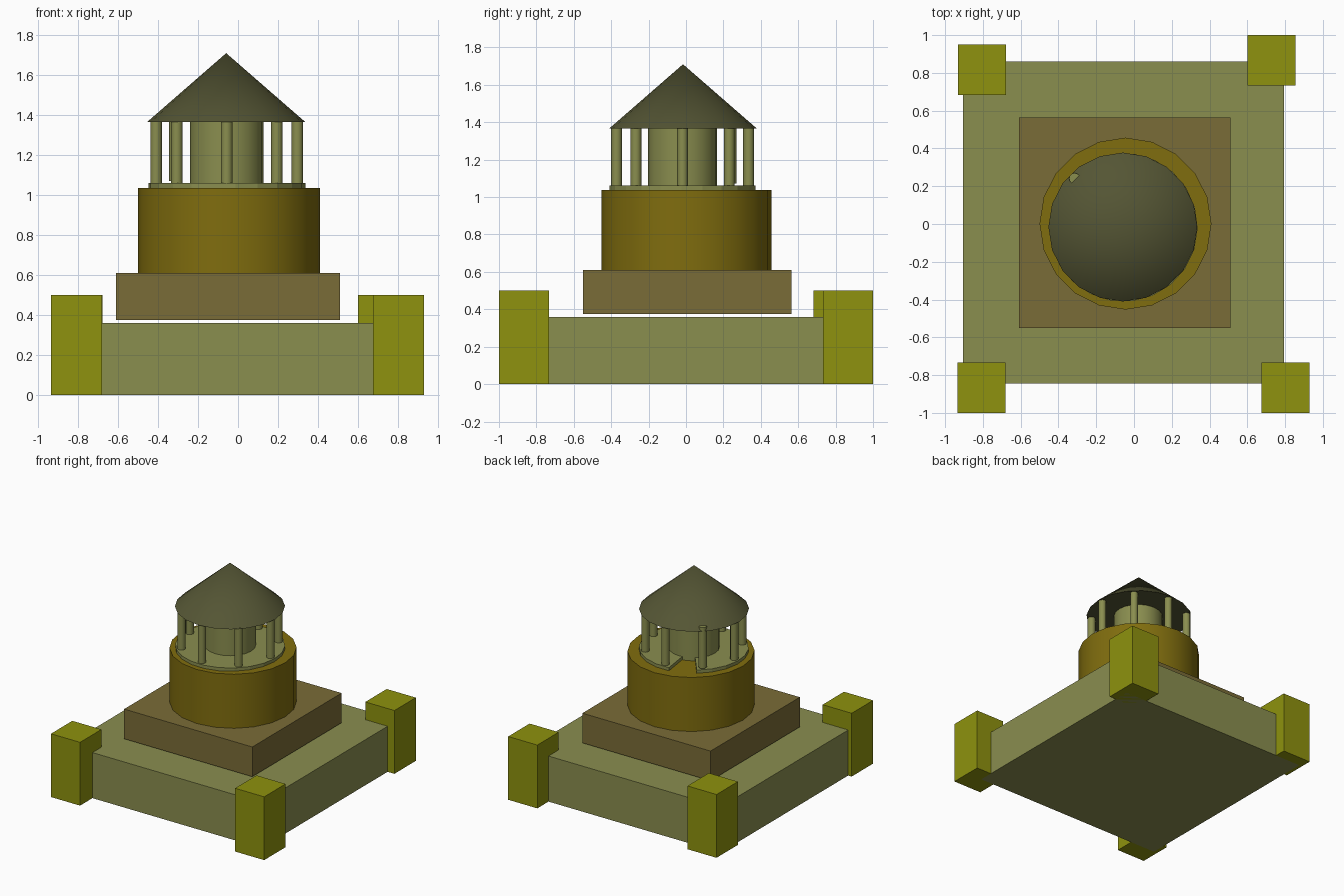
import bpy, bmesh
from math import radians, cos, sin

cube = bpy.data.objects.get("Cube")
if cube:
    bpy.data.objects.remove(cube, do_unlink=True)


def material(name, *rgb):
    """Flat colour from 0-255 sRGB values."""
    lin = [((c / 255 + 0.055) / 1.055) ** 2.4 for c in rgb]
    m = bpy.data.materials.new(name)
    m.use_nodes = True
    m.diffuse_color = (*lin, 1)
    bsdf = next(n for n in m.node_tree.nodes if n.type == 'BSDF_PRINCIPLED')
    bsdf.inputs["Base Color"].default_value = (*lin, 1)
    return m


SAGE = material("sage_green", 138, 142, 79)
OLIVE = material("bright_olive", 142, 146, 14)
BROWN = material("earth_brown", 122, 108, 55)
GOLD = material("dark_gold", 128, 109, 14)
ROOF = material("roof_grey_green", 84, 85, 52)


def box(name, mat, x0, x1, y0, y1, z0, z1):
    bpy.ops.mesh.primitive_cube_add(
        size=1, location=((x0 + x1) / 2, (y0 + y1) / 2, (z0 + z1) / 2))
    ob = bpy.context.object
    ob.name = name
    ob.scale = (x1 - x0, y1 - y0, z1 - z0)
    bpy.ops.object.transform_apply(location=False, rotation=False)
    ob.data.materials.append(mat)
    return ob


def tube(name, mat, x, y, z0, z1, r, top=None, sides=20):
    bpy.ops.mesh.primitive_cone_add(
        vertices=sides, radius1=r, radius2=r if top is None else top,
        depth=z1 - z0, location=(x, y, (z0 + z1) / 2))
    ob = bpy.context.object
    ob.name = name
    ob.data.materials.append(mat)
    bpy.ops.object.shade_smooth_by_angle(angle=radians(35))
    return ob


# Stepped base
box("base_block", SAGE, -0.905, 0.795, -0.845, 0.86, 0, 0.36)
box("upper_block", BROWN, -0.61, 0.51, -0.55, 0.565, 0.375, 0.61)

# Corner posts, each slightly out of line
for name, x, y in (("front_right_post", -0.935, -1.0),
                   ("front_left_post", 0.675, -1.0),
                   ("back_right_post", -0.932, 0.683),
                   ("back_left_post", 0.6, 0.733)):
    box(name, OLIVE, x, x + 0.254, y, y + 0.267, 0, 0.5)

# Drum, lantern core and conical roof
CX, CY = -0.056, -0.018
tube("drum", GOLD, -0.045, 0.002, 0.61, 1.037, 0.455)
tube("lantern_core", SAGE, CX, CY, 1.037, 1.37, 0.184)
tube("roof", ROOF, CX - 0.003, CY + 0.002, 1.367, 1.71, 0.394, top=0)

# Floor ring with one missing sector at the back
bm = bmesh.new()
START, END, STEPS = 128, 458, 20
rows = []
for i in range(STEPS + 1):
    a = radians(START + (END - START) * i / STEPS)
    rows.append([bm.verts.new((CX + r * cos(a), CY + r * sin(a), z))
                 for r, z in ((0.15, 1.037), (0.393, 1.037),
                              (0.393, 1.062), (0.15, 1.062))])
for p, q in zip(rows, rows[1:]):
    for k in range(4):
        bm.faces.new((p[k], p[k - 1], q[k - 1], q[k]))
bm.faces.new(rows[0])
bm.faces.new(rows[-1][::-1])
bmesh.ops.recalc_face_normals(bm, faces=bm.faces)
mesh = bpy.data.meshes.new("floor_ring")
bm.to_mesh(mesh)
bm.free()
mesh.materials.append(SAGE)
ring = bpy.data.objects.new("floor_ring", mesh)
bpy.context.collection.objects.link(ring)

# Eight lantern pillars; the back right one stands a little out and up
for i in range(8):
    a = radians(45 * i)
    odd = i == 3
    r = 0.366 if odd else 0.353
    lift = 0.012 if odd else 0
    tube(f"pillar_{i + 1}", SAGE, CX + r * cos(a), CY + r * sin(a),
         1.06 + lift, 1.372 + 2 * lift, 0.029, sides=12)
